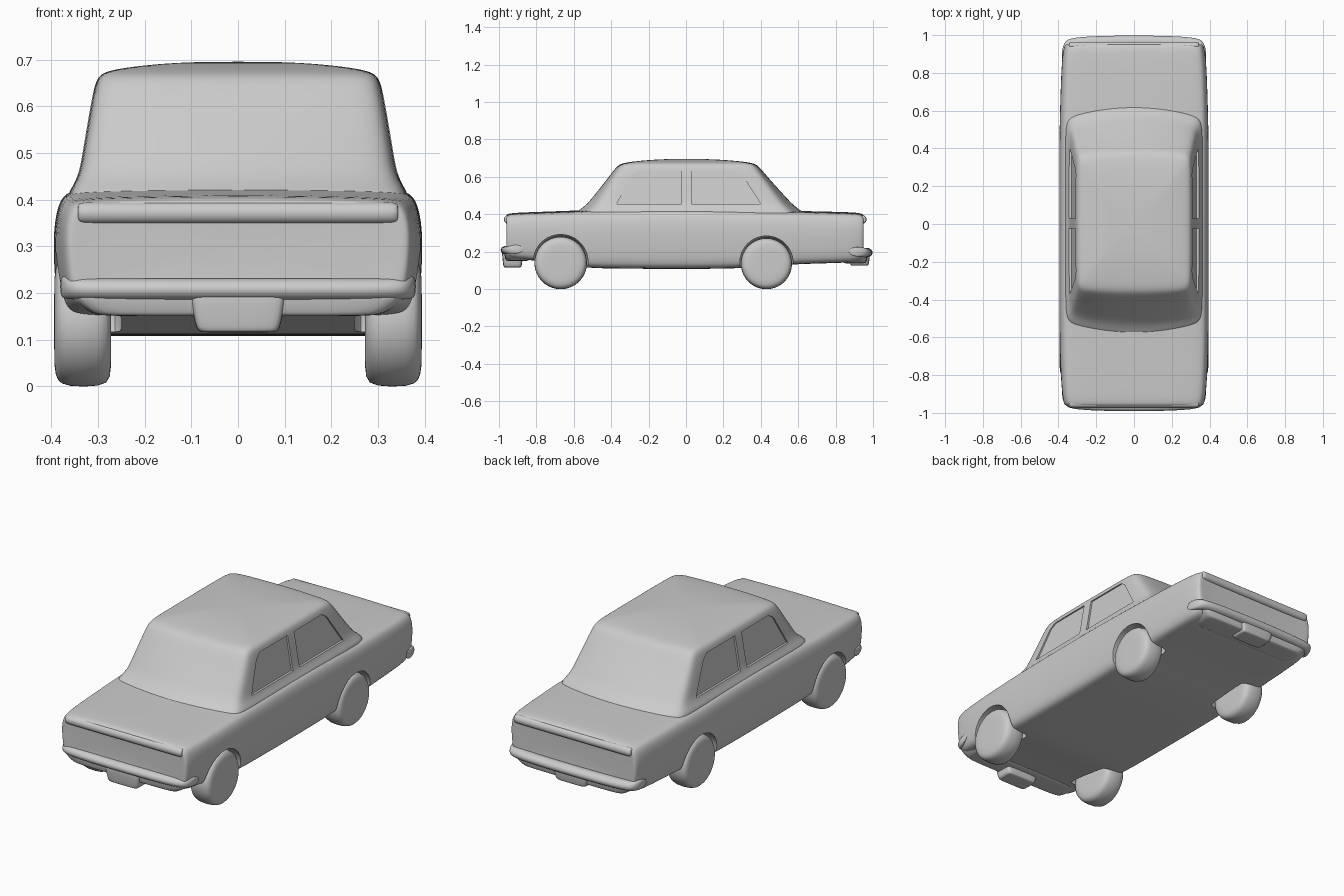
import bpy, bmesh, math
from mathutils import Vector

cube = bpy.data.objects.get("Cube")
if cube:
    bpy.data.objects.remove(cube, do_unlink=True)

grey = bpy.data.materials.new("plain_grey")
grey.use_nodes = True
COLOR = (0.6, 0.6, 0.6, 1)
grey.diffuse_color = COLOR
grey.node_tree.nodes["Principled BSDF"].inputs["Base Color"].default_value = COLOR


def activate(ob):
    bpy.ops.object.select_all(action='DESELECT')
    ob.select_set(True)
    bpy.context.view_layer.objects.active = ob


def loft(name, rings, subdiv=2):
    """Skin closed rings of equal length, cap both ends, then smooth."""
    bm = bmesh.new()
    rows = [[bm.verts.new(p) for p in ring] for ring in rings]
    n = len(rows[0])
    for a, b in zip(rows, rows[1:]):
        for i in range(n):
            j = (i + 1) % n
            bm.faces.new((a[i], a[j], b[j], b[i]))
    bm.faces.new(rows[0])
    bm.faces.new(rows[-1])
    bmesh.ops.recalc_face_normals(bm, faces=bm.faces)
    me = bpy.data.meshes.new(name)
    bm.to_mesh(me)
    bm.free()
    ob = bpy.data.objects.new(name, me)
    bpy.context.collection.objects.link(ob)
    me.materials.append(grey)
    activate(ob)
    if subdiv:
        mod = ob.modifiers.new("smooth", 'SUBSURF')
        mod.levels = mod.render_levels = subdiv
        bpy.ops.object.modifier_apply(modifier=mod.name)
    bpy.ops.object.shade_smooth_by_angle(angle=math.radians(40))
    return ob


def cut(ob, cutter):
    cutter.hide_render = True
    activate(ob)
    mod = ob.modifiers.new("cut", 'BOOLEAN')
    mod.operation = 'DIFFERENCE'
    mod.solver = 'EXACT'
    mod.object = cutter
    bpy.ops.object.modifier_apply(modifier=mod.name)
    bpy.data.objects.remove(cutter, do_unlink=True)
    activate(ob)
    bpy.ops.object.shade_smooth_by_angle(angle=math.radians(40))


def disc(name, x0, x1, y, z, r, bulge=0.0):
    """Wheel-like drum along x with rounded shoulders."""
    s = math.copysign(1, x1 - x0)
    steps = [(x0, r * 0.5), (x0, r * 0.88), (x0 + s * 0.018, r),
             (x1 - s * 0.022, r), (x1 - s * 0.004, r * 0.9),
             (x1 + s * bulge, r * 0.72), (x1 + s * bulge, r * 0.3)]
    rings = [[(x, y + q * math.cos(k * math.tau / 32), z + q * math.sin(k * math.tau / 32))
              for k in range(32)] for x, q in steps]
    return loft(name, rings, 1)


# Lower body: cross-sections along y (y, half width, floor, deck height)
SIDE = [(0, 0), (0.6, 0), (0.87, 0.0), (0.955, 0.05), (0.985, 0.3), (1, 0.62),
        (0.985, 0.82), (0.95, 0.94), (0.88, 0.985), (0.5, 1.0), (0, 1.01)]
STATIONS = [(-0.955, 0.33, 0.22, 0.375), (-0.965, 0.365, 0.19, 0.395),
            (-0.945, 0.375, 0.165, 0.404), (-0.88, 0.385, 0.16, 0.408),
            (-0.7, 0.394, 0.14, 0.414), (-0.54, 0.397, 0.115, 0.42),
            (-0.45, 0.397, 0.11, 0.425), (0, 0.397, 0.107, 0.43),
            (0.28, 0.397, 0.11, 0.425), (0.4, 0.397, 0.12, 0.42),
            (0.6, 0.394, 0.135, 0.416), (0.86, 0.385, 0.14, 0.41),
            (0.93, 0.375, 0.15, 0.406), (0.955, 0.365, 0.18, 0.395),
            (0.945, 0.33, 0.21, 0.375)]
rings = []
for y, w, z0, z1 in STATIONS:
    half = [(w * u, y, z0 + (z1 - z0) * v) for u, v in SIDE]
    rings.append(half + [(-x, yy, z) for x, yy, z in half[-2:0:-1]])
body = loft("lower_body", rings)

# Wheel arches and wheels
for end, wy, r in (("front", -0.67, 0.14), ("rear", 0.43, 0.136)):
    for side, s in (("left", 1), ("right", -1)):
        cut(body, disc("arch_cutter", s * 0.25, s * 0.5, wy, r + 0.006, r + 0.008))
        disc(f"{end}_{side}_wheel", s * 0.272, s * 0.392, wy, r, r + 0.002, 0.002)

# Cabin: rounded outlines stacked in z (z, half width, front y, rear y, bow)
LEVELS = [(0.38, 0.37, -0.55, 0.58, 0.07), (0.415, 0.365, -0.53, 0.57, 0.06),
          (0.445, 0.343, -0.49, 0.53, 0.05), (0.50, 0.333, -0.455, 0.49, 0.04),
          (0.58, 0.32, -0.405, 0.43, 0.025), (0.645, 0.308, -0.365, 0.385, 0.015),
          (0.668, 0.298, -0.345, 0.365, 0.012), (0.68, 0.27, -0.30, 0.32, 0.01),
          (0.693, 0.16, -0.17, 0.18, 0.0), (0.696, 0.06, -0.06, 0.06, 0.0)]


def outline(z, w, front, rear, bow):
    def end(y, b):
        d = math.copysign(1, y)
        return [(w, y - d * 0.17 * w / 0.3), (w * 0.995, y - d * 0.05 * w / 0.3),
                (w * 0.96, y - d * 0.01), (w * 0.82, y + d * b * 0.25),
                (w * 0.45, y + d * b * 0.75), (0, y + d * b)]
    f, b = end(front, bow), end(rear, bow)
    half = f[::-1] + [(w, 0)] + b
    pts = half + [(-x, y) for x, y in half[-2:0:-1]]
    return [(x, y, z) for x, y in pts]


cabin = loft("cabin", [outline(*lv) for lv in LEVELS])

# Shallow side window recesses, following the lean of the cabin sides
FRONT_WINDOW = [(-0.37, 0.455), (-0.025, 0.455), (-0.025, 0.635), (-0.255, 0.635), (-0.29, 0.61)]
REAR_WINDOW = [(0.03, 0.455), (0.40, 0.455), (0.30, 0.61), (0.265, 0.635), (0.03, 0.635)]
for s in (1, -1):
    for pane in (FRONT_WINDOW, REAR_WINDOW):
        inner = [(s * (0.331 - (z - 0.455) * 0.165), y, z) for y, z in pane]
        outer = [(s * 0.45, y, z) for y, z in pane]
        cut(cabin, loft("window_cutter", [inner, outer], 0))


# Bumpers: a rounded bar swept across x, curling back at the corners
def bar(name, path, depth, height):
    rings = []
    for x, y, z in path:
        rings.append([(x, y + depth * math.cos(k * math.tau / 8),
                       z + height * math.sin(k * math.tau / 8)) for k in range(8)])
    return loft(name, rings)


def bumper_path(d, reach, z):
    half = [(0.0, reach, z), (0.2, reach - 0.003, z), (0.33, reach - 0.012, z),
            (0.368, reach - 0.03, z + 0.003), (0.382, reach - 0.08, z + 0.006)]
    full = [(-x, y, h) for x, y, h in half[:0:-1]] + half
    return [(x, d * y, h) for x, y, h in full]


bar("front_bumper", bumper_path(-1, 0.962, 0.208), 0.033, 0.026)
bar("rear_bumper", bumper_path(1, 0.966, 0.195), 0.036, 0.028)


# Valances under the bumpers and the low central pieces
def block(name, w, y0, y1, z0, z1, taper=0.85):
    rings = []
    for z, k in ((z0, taper * 0.9), (z0 + 0.004, taper), ((z0 + z1) / 2, 0.96), (z1, 1.0)):
        ym, hy = (y0 + y1) / 2, (y1 - y0) / 2 * k
        base = [(1, -.8), (1, .8), (.93, 1), (0, 1), (-.93, 1), (-1, .8),
                (-1, -.8), (-.93, -1), (0, -1), (.93, -1)]
        rings.append([(w * k * u, ym + hy * v, z) for u, v in base])
    return loft(name, rings)


block("front_valance", 0.37, -0.975, -0.83, 0.15, 0.22)
block("front_plate_mount", 0.105, -0.985, -0.87, 0.115, 0.23)
block("rear_valance", 0.36, 0.83, 0.975, 0.137, 0.21)
block("rear_plate_mount", 0.105, 0.87, 0.985, 0.125, 0.21)

# Shallow crease across the nose and tail panels
for name, y, z in (("nose_lip", -0.953, 0.372), ("tail_lip", 0.945, 0.372)):
    bar(name, [(x, y, z) for x in (-0.345, -0.33, 0, 0.33, 0.345)], 0.022, 0.025)
